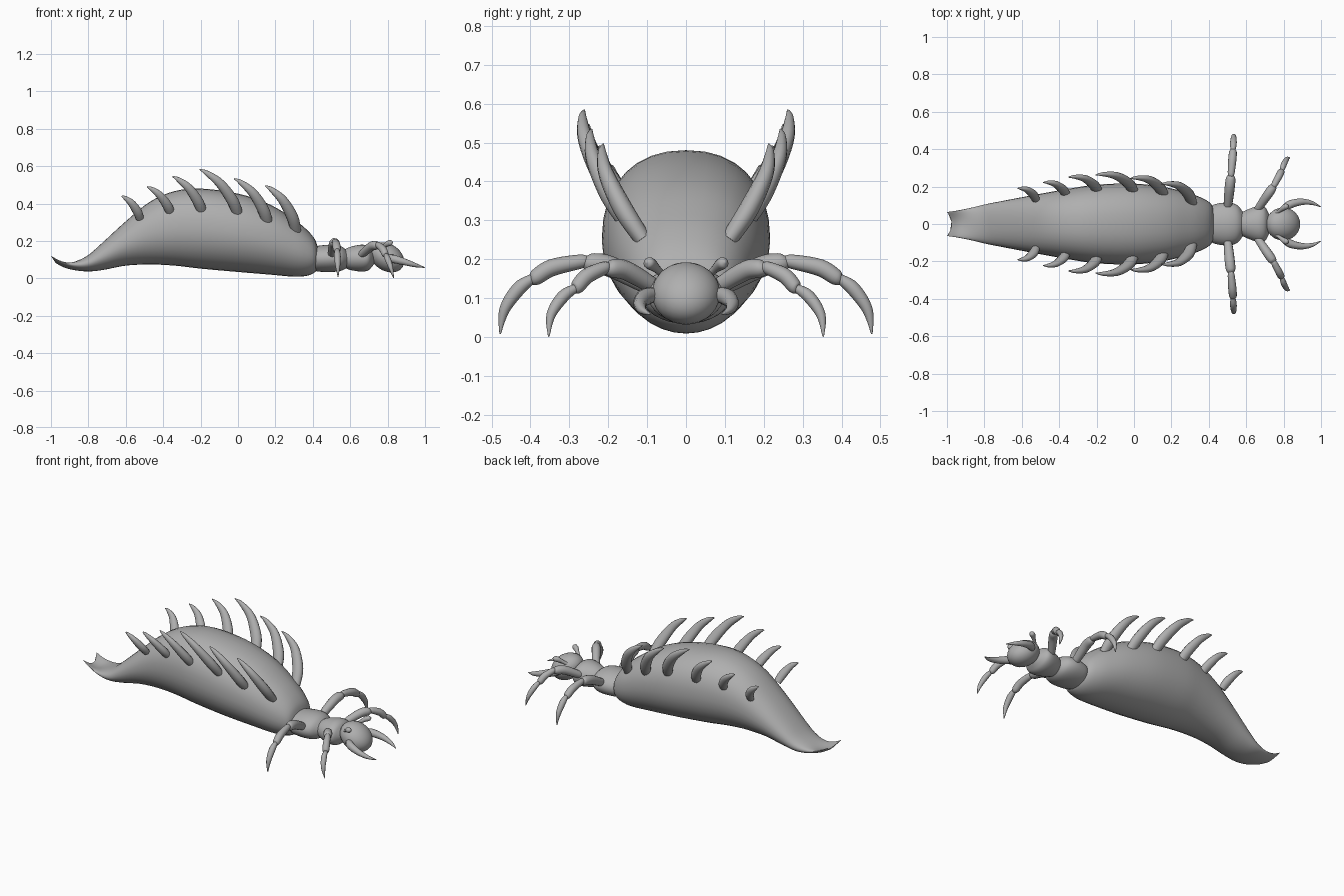
import bpy, bmesh, math
from mathutils import Vector

if "Cube" in bpy.data.objects:
    bpy.data.objects.remove(bpy.data.objects["Cube"], do_unlink=True)

grey = bpy.data.materials.new("plain grey")
grey.use_nodes = True
COLOUR = (0.43, 0.43, 0.43, 1)
grey.diffuse_color = COLOUR
grey.node_tree.nodes["Principled BSDF"].inputs["Base Color"].default_value = COLOUR


def smooth_rows(rows, steps):
    """Catmull-Rom interpolation through rows of numbers."""
    out = []
    for i in range(len(rows) - 1):
        a, b, c, d = (rows[max(0, min(len(rows) - 1, i + k))] for k in (-1, 0, 1, 2))
        for s in range(steps):
            t = s / steps
            out.append([q + t * (r - p) / 2
                        + t * t * (p - 2.5 * q + 2 * r - d_ / 2)
                        + t ** 3 * (1.5 * (q - r) + (d_ - p) / 2)
                        for p, q, r, d_ in zip(a, b, c, d)])
    out.append(list(rows[-1]))
    return out


def loft(name, rings):
    """Skin a list of equal rings and cap both ends."""
    bm = bmesh.new()
    loops = [[bm.verts.new(p) for p in ring] for ring in rings]
    n = len(loops[0])
    for a, b in zip(loops, loops[1:]):
        for i in range(n):
            j = (i + 1) % n
            bm.faces.new((a[i], a[j], b[j], b[i]))
    bm.faces.new(loops[0])
    bm.faces.new(loops[-1])
    bmesh.ops.recalc_face_normals(bm, faces=bm.faces)
    mesh = bpy.data.meshes.new(name)
    bm.to_mesh(mesh)
    bm.free()
    obj = bpy.data.objects.new(name, mesh)
    bpy.context.collection.objects.link(obj)
    finish(obj)


def finish(obj):
    obj.data.materials.append(grey)
    bpy.ops.object.select_all(action="DESELECT")
    obj.select_set(True)
    bpy.context.view_layer.objects.active = obj
    bpy.ops.object.shade_smooth_by_angle(angle=math.radians(45))


def body(name, stations, fullness=1.0, sides=32, steps=4):
    """Stations: x, half width, bottom, top, upward curl of the side edges."""
    rings = []
    for x, w, lo, hi, curl in smooth_rows(stations, steps):
        ring = []
        for k in range(sides):
            a = math.tau * k / sides
            power = fullness if math.sin(a) > 0 else 1
            c = math.copysign(abs(math.cos(a)) ** power, math.cos(a))
            s = math.copysign(abs(math.sin(a)) ** power, math.sin(a))
            edge = curl * c * c
            ring.append((x - 0.7 * edge, w * c,
                         (lo + hi) / 2 + (hi - lo) / 2 * s + edge))
        rings.append(ring)
    loft(name, rings)


def tube(name, rows, steps=5, sides=12, flat=1.0):
    """Rows: x, y, z, radius along a curved path."""
    pts = smooth_rows(rows, steps)
    rings = []
    for i, row in enumerate(pts):
        before, after = pts[max(i - 1, 0)], pts[min(i + 1, len(pts) - 1)]
        tangent = (Vector(after[:3]) - Vector(before[:3])).normalized()
        u = tangent.cross(Vector((1, 0, 0.01))).normalized()
        v = tangent.cross(u)
        r = max(row[3], 0.001)
        rings.append([Vector(row[:3]) + r * (flat * math.cos(math.tau * k / sides) * u
                      + math.sin(math.tau * k / sides) * v) for k in range(sides)])
    loft(name, rings)


def limb(name, joints, widths):
    """Two swollen segments and a curved claw, between four joints."""
    j = [Vector(p) for p in joints]
    for n in range(2):
        a, b, r = j[n], j[n + 1], widths[n]
        bow = Vector((0, 0, 0.012))
        tube(f"{name}_segment_{n + 1}",
             [(*a, r * 0.65), (*(a.lerp(b, 0.15) + bow * 0.4), r * 0.85),
              (*(a.lerp(b, 0.65) + bow), r), (*a.lerp(b, 0.95), r * 0.9),
              (*a.lerp(b, 1.05), r * 0.4)])
    a, b, r = j[2], j[3], widths[2]
    out = Vector((0, math.copysign(0.018, b.y), 0.012))
    tube(name + "_claw", [(*a, r * 0.7), (*(a.lerp(b, 0.25) + out * 0.8), r),
                          (*(a.lerp(b, 0.65) + out), r * 0.75), (*b, 0.002)])


# Abdomen with its flared, upturned tail
body("abdomen", [
    (-0.975, 0.064, 0.082, 0.088, 0.035), (-0.93, 0.072, 0.058, 0.078, 0.022),
    (-0.87, 0.086, 0.043, 0.09, 0.006), (-0.8, 0.104, 0.037, 0.125, 0),
    (-0.72, 0.12, 0.045, 0.195, 0), (-0.6, 0.143, 0.068, 0.305, 0),
    (-0.47, 0.167, 0.074, 0.41, 0), (-0.34, 0.19, 0.068, 0.466, 0),
    (-0.2, 0.21, 0.052, 0.48, 0), (0, 0.216, 0.034, 0.453, 0),
    (0.17, 0.196, 0.02, 0.395, 0), (0.3, 0.163, 0.009, 0.315, 0),
    (0.37, 0.136, 0.014, 0.258, 0), (0.41, 0.11, 0.032, 0.21, 0),
    (0.425, 0.08, 0.055, 0.17, 0)], fullness=0.88)

# Thorax
body("rear_thorax", [
    (0.4, 0.085, 0.045, 0.165, 0), (0.43, 0.105, 0.036, 0.174, 0),
    (0.5, 0.115, 0.034, 0.18, 0), (0.55, 0.102, 0.04, 0.172, 0),
    (0.58, 0.068, 0.055, 0.15, 0), (0.6, 0.04, 0.075, 0.13, 0)])
body("front_thorax", [
    (0.565, 0.055, 0.06, 0.15, 0), (0.6, 0.074, 0.045, 0.168, 0),
    (0.66, 0.096, 0.036, 0.18, 0), (0.695, 0.094, 0.042, 0.172, 0),
    (0.715, 0.068, 0.06, 0.15, 0), (0.73, 0.035, 0.08, 0.13, 0)])

# Head, tipped forward
bpy.ops.mesh.primitive_uv_sphere_add(segments=32, ring_count=16, radius=1,
                                     location=(0.797, 0, 0.112),
                                     rotation=(0, math.radians(32), 0))
head = bpy.context.object
head.name = "head"
head.scale = (0.098, 0.088, 0.072)
finish(head)

# Back spines: base x, y, z then tip x, y, z
spines = [
    (0.31, 0.11, 0.25, 0.145, 0.213, 0.495), (0.16, 0.145, 0.285, -0.02, 0.243, 0.533),
    (0, 0.17, 0.34, -0.205, 0.262, 0.583), (-0.19, 0.165, 0.345, -0.35, 0.25, 0.545),
    (-0.36, 0.15, 0.345, -0.485, 0.222, 0.49), (-0.525, 0.13, 0.32, -0.622, 0.19, 0.44)]

for side, s in (("left", 1), ("right", -1)):
    for n, (bx, by, bz, tx, ty, tz) in enumerate(spines):
        size = (tz - bz) / 0.25
        base, tip = Vector((bx, s * by, bz)), Vector((tx, s * ty, tz))
        bow = Vector((0.03, s * 0.033, 0.02)) * size
        r = 0.019 + 0.013 * size
        tube(f"{side}_spine_{n + 1}",
             [(*base, r * 0.85), (*(base.lerp(tip, 0.25) + bow * 0.75), r),
              (*(base.lerp(tip, 0.6) + bow), r * 0.8),
              (*(base.lerp(tip, 0.87) + bow * 0.5), r * 0.45), (*tip, 0.003)],
             flat=0.8)

    # Legs
    limb(side + "_rear_leg",
         [(0.5, s * 0.08, 0.12), (0.518, s * 0.255, 0.195),
          (0.53, s * 0.395, 0.15), (0.535, s * 0.478, 0.008)], (0.027, 0.022, 0.018))
    limb(side + "_front_leg",
         [(0.655, s * 0.07, 0.12), (0.745, s * 0.2, 0.18),
          (0.79, s * 0.285, 0.125), (0.832, s * 0.353, 0.001)], (0.025, 0.02, 0.016))

    # Mandible
    tube(side + "_mandible",
         [(0.79, s * 0.06, 0.11, 0.014), (0.825, s * 0.1, 0.105, 0.022),
          (0.89, s * 0.118, 0.088, 0.018), (0.95, s * 0.113, 0.07, 0.011),
          (0.998, s * 0.092, 0.058, 0.002)])

    # Clubbed antenna
    tube(side + "_antenna",
         [(0.75, s * 0.05, 0.15, 0.009), (0.78, s * 0.072, 0.172, 0.01),
          (0.802, s * 0.088, 0.186, 0.015), (0.818, s * 0.097, 0.191, 0.014),
          (0.826, s * 0.102, 0.193, 0.003)])
